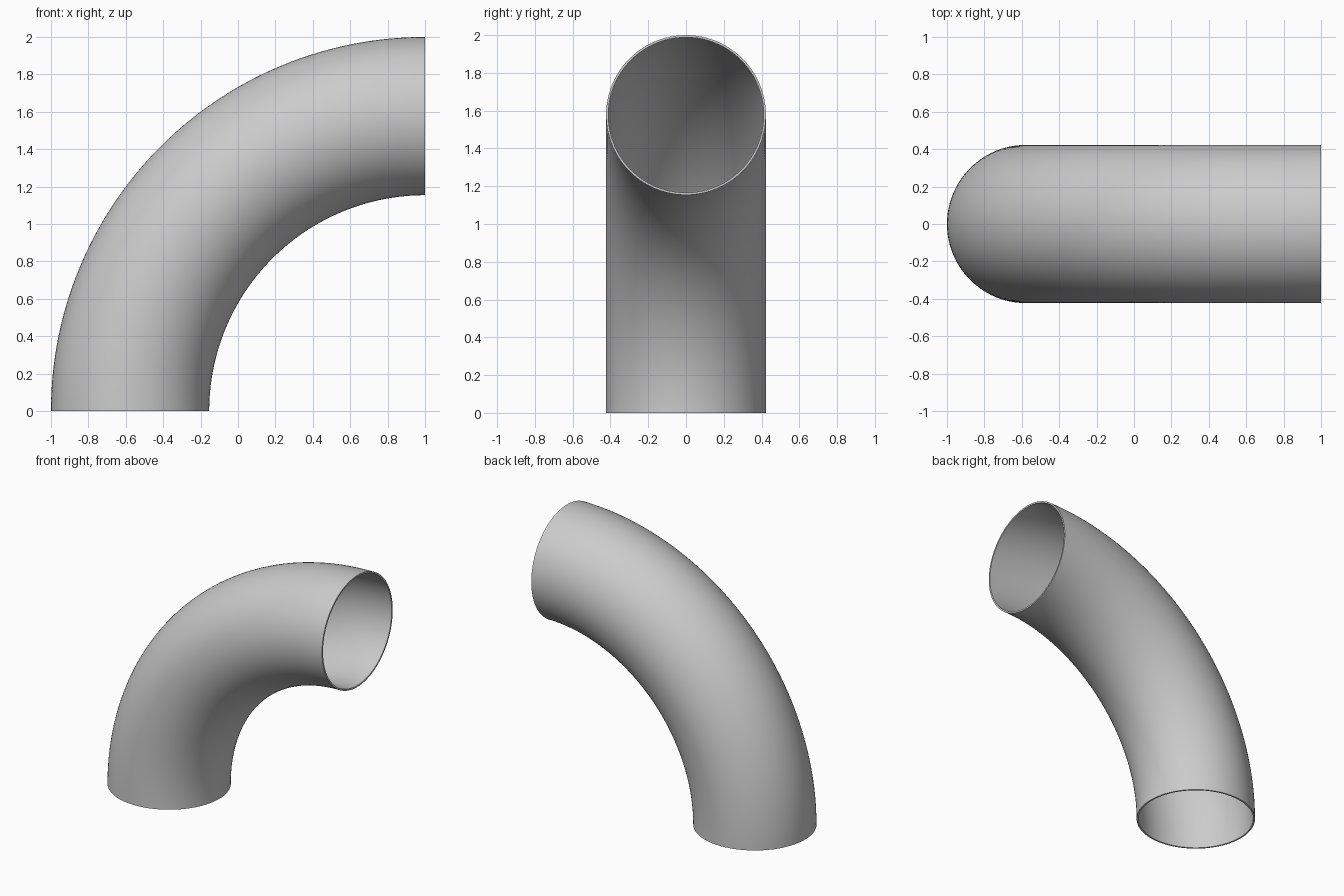
import bpy
import bmesh
import math
from mathutils import Matrix, Vector

cube = bpy.data.objects.get("Cube")
if cube:
    bpy.data.objects.remove(cube, do_unlink=True)

TUBE_RADIUS = 0.423
WALL = 0.012
BEND_RADIUS = 2 - TUBE_RADIUS
SIDES = 96
STEPS = 64

# Plain grey metal
grey = bpy.data.materials.new("grey metal")
grey.use_nodes = True
colour = (0.6, 0.6, 0.6, 1)
grey.diffuse_color = colour
grey.node_tree.nodes["Principled BSDF"].inputs["Base Color"].default_value = colour

# Ring-shaped pipe section on the ground, swept a quarter turn
bm = bmesh.new()
loops = []
for radius in (TUBE_RADIUS, TUBE_RADIUS - WALL):
    loops.append([bm.verts.new((1 - BEND_RADIUS + radius * math.cos(a), radius * math.sin(a), 0))
                  for a in (math.tau * i / SIDES for i in range(SIDES))])
outer, inner = loops
for i in range(SIDES):
    j = (i + 1) % SIDES
    bm.faces.new((outer[i], inner[i], inner[j], outer[j]))
start = bm.faces[:]
end = bmesh.ops.duplicate(bm, geom=bm.verts[:] + bm.edges[:] + start)["geom"]
bmesh.ops.spin(bm, geom=end, cent=Vector((1, 0, 0)), axis=(0, 1, 0),
               angle=math.pi / 2, steps=STEPS, use_duplicate=False)
bmesh.ops.remove_doubles(bm, verts=bm.verts[:], dist=0.0001)
bmesh.ops.recalc_face_normals(bm, faces=bm.faces[:])

mesh = bpy.data.meshes.new("pipe_elbow")
bm.to_mesh(mesh)
bm.free()
mesh.materials.append(grey)
pipe = bpy.data.objects.new("pipe_elbow", mesh)
bpy.context.collection.objects.link(pipe)

# Smooth walls with crisp rims
bpy.ops.object.select_all(action="DESELECT")
pipe.select_set(True)
bpy.context.view_layer.objects.active = pipe
bpy.ops.object.shade_smooth_by_angle(angle=math.radians(35))
